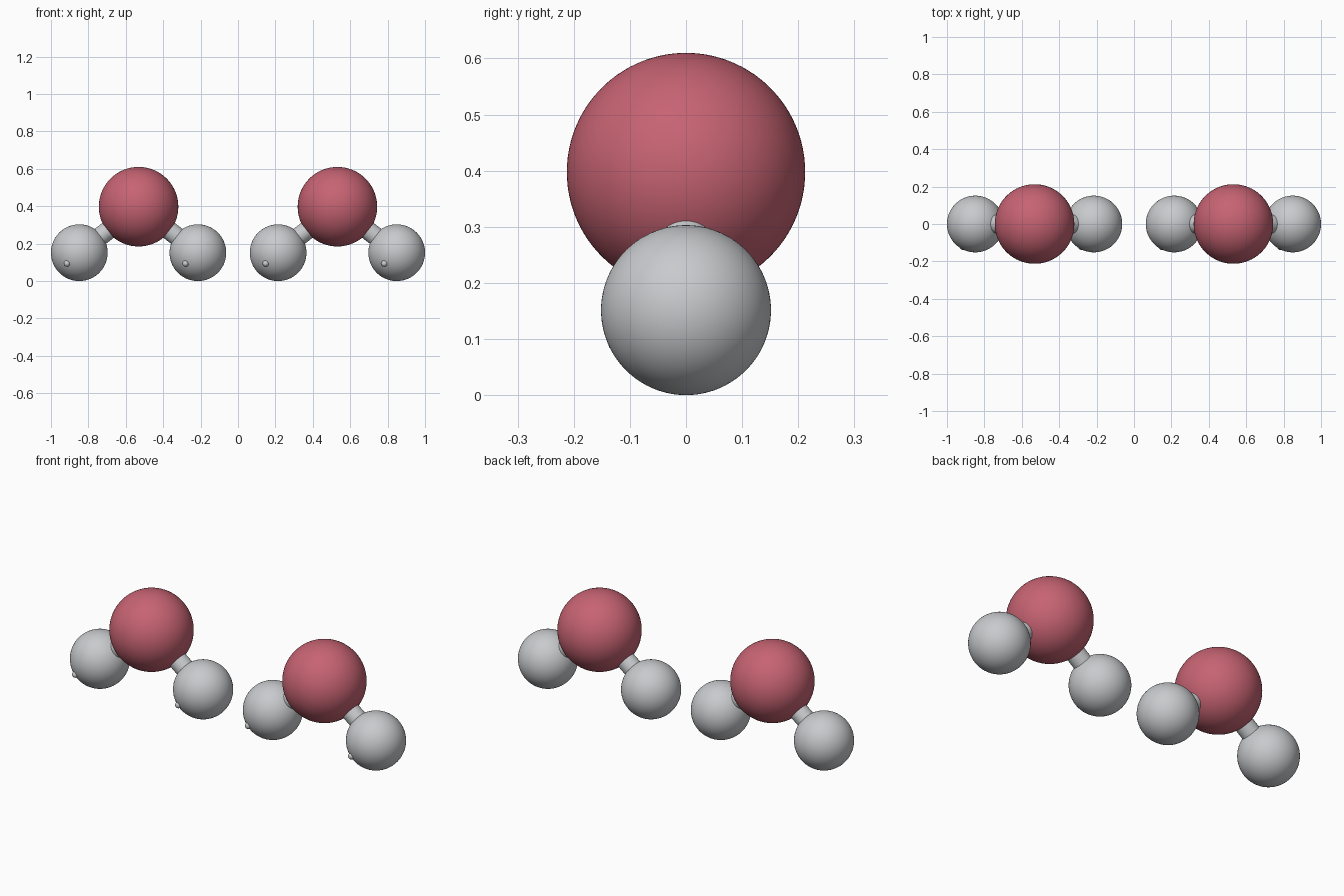
import bpy
from mathutils import Vector

cube = bpy.data.objects.get("Cube")
if cube:
    bpy.data.objects.remove(cube, do_unlink=True)


def material(name, colour):
    mat = bpy.data.materials.new(name)
    mat.use_nodes = True
    mat.diffuse_color = (*colour, 1)
    mat.node_tree.nodes["Principled BSDF"].inputs["Base Color"].default_value = (*colour, 1)
    return mat


red = material("dusty red", (0.57, 0.125, 0.17))
grey = material("light grey", (0.58, 0.59, 0.61))


def finish(name, mat):
    obj = bpy.context.object
    obj.name = name
    obj.data.materials.append(mat)
    bpy.ops.object.shade_smooth_by_angle()
    return obj


def ball(name, centre, radius, mat, detail=5):
    bpy.ops.mesh.primitive_ico_sphere_add(subdivisions=detail, radius=radius, location=centre)
    return finish(name, mat)


def rod(name, start, end, radius, mat):
    axis = end - start
    bpy.ops.mesh.primitive_cylinder_add(
        vertices=48, radius=radius, depth=axis.length, location=(start + end) / 2,
        rotation=axis.to_track_quat("Z", "Y").to_euler())
    return finish(name, mat)


LARGE, SMALL, ROD, NUB = 0.2125, 0.1515, 0.05, 0.017
SPREAD = 0.317

# Two identical bent three-ball groups, side by side
for group, x in (("right", -0.5315), ("left", 0.5315)):
    top = Vector((x, 0, 0.3975))
    ball(f"{group}_large_ball", top, LARGE, red)
    for side, sign in (("right", -1), ("left", 1)):
        low = Vector((x + sign * SPREAD, 0, SMALL))
        ball(f"{group}_{side}_small_ball", low, SMALL, grey)
        rod(f"{group}_{side}_connecting_rod", top, low, ROD, grey)
        # Tiny nub on the lower front of each small ball
        nub = low + Vector((-0.066, -0.122, -0.058))
        ball(f"{group}_{side}_nub", nub, NUB, grey, 3)
